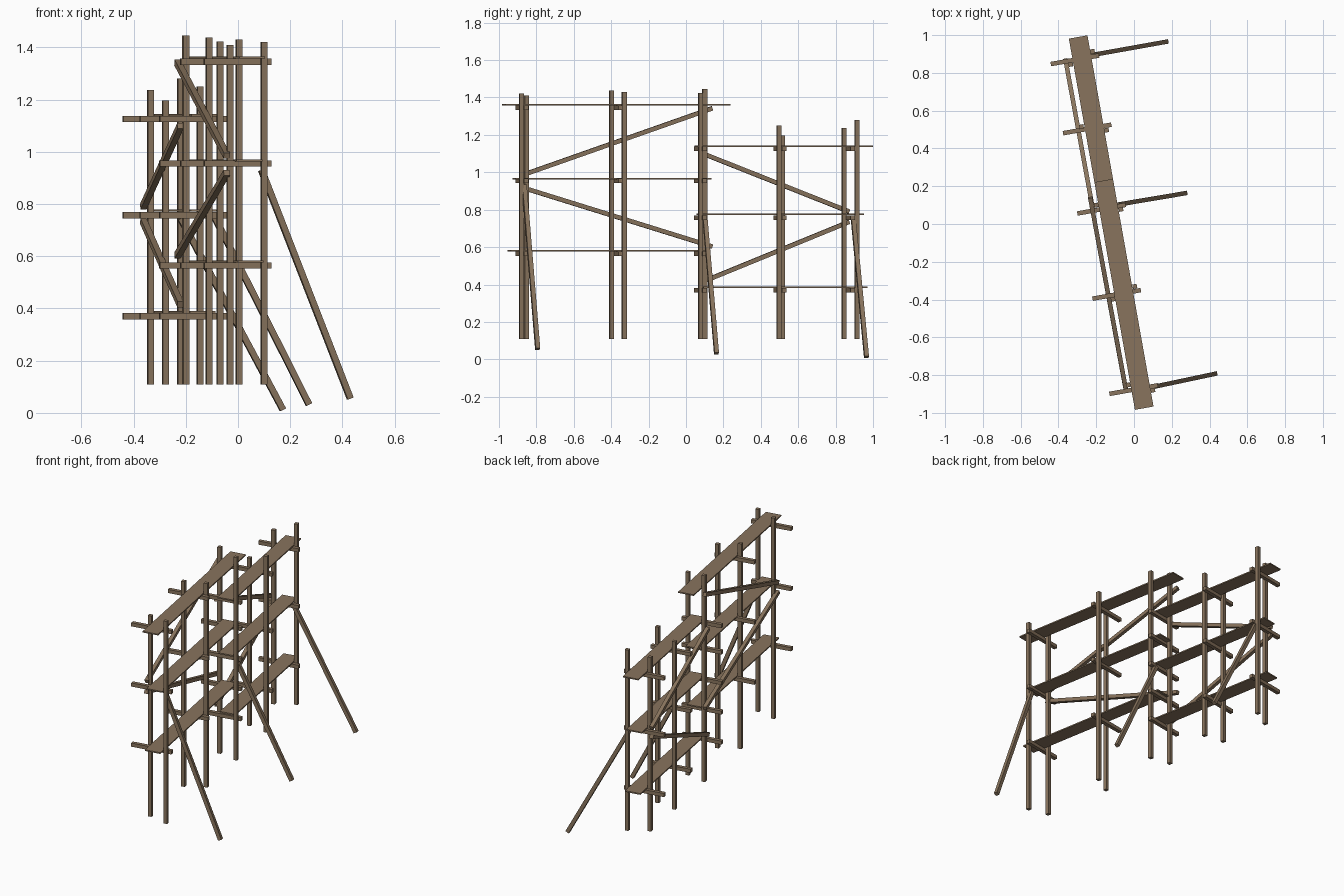
import bpy
from mathutils import Vector, Matrix

# Weathered timber, one colour for the whole scaffold
wood = bpy.data.materials.new("weathered_wood")
wood.diffuse_color = (0.25, 0.175, 0.11, 1)

ALONG = Vector((-0.175, 0.985, 0)).normalized()    # run of the scaffold
ACROSS = Vector((ALONG.y, -ALONG.x, 0))            # front-to-back depth
T = 0.0235                                         # timber thickness


def beam(name, a, b, width=T, depth=T):
    """Box from a to b; width is horizontal, depth the other way."""
    a, b = Vector(a), Vector(b)
    d = (b - a).normalized()
    side = ACROSS.copy() if abs(d.z) > 0.99 else d.cross(Vector((0, 0, 1))).normalized()
    up = side.cross(d)
    bpy.ops.mesh.primitive_cube_add(size=1)
    ob = bpy.context.object
    ob.name = name
    rot = Matrix((side, d, up)).transposed().to_4x4()
    ob.matrix_world = (Matrix.Translation((a + b) / 2) @ rot
                       @ Matrix.Diagonal((width, (b - a).length, depth, 1)))
    ob.data.materials.append(wood)
    return ob


def axis(y, z=0):
    """Point on the scaffold centre line at a given y."""
    return Vector((0.055 - 0.178 * (y + 0.98), y, z))


# Upright posts: x, y, top height
for x, y, top in [(-0.335, 0.845, 1.236), (-0.22, 0.914, 1.28),
                  (-0.278, 0.515, 1.197), (-0.145, 0.497, 1.25),
                  (-0.20, 0.10, 1.446), (-0.069, 0.078, 1.423),
                  (-0.111, -0.398, 1.438), (0.004, -0.33, 1.43),
                  (-0.031, -0.852, 1.41), (0.10, -0.88, 1.42)]:
    beam("post", (x, y, 0.108), (x, y, top))

# Cross bars under every deck: height, rows
LOW, HIGH = (0.876, 0.51, 0.085), (0.085, -0.366, -0.87)
for z, rows in [(1.125, LOW), (0.757, LOW), (0.37, LOW),
                (1.345, HIGH[1:]), (0.955, HIGH), (0.565, HIGH)]:
    for y in rows:
        c = axis(y, z) - ACROSS * 0.038
        beam("cross_bar", c - ACROSS * 0.13, c + ACROSS * 0.13)

# Deck planks: height, start y, end y
for z, y0, y1 in [(1.361, -0.975, 0.23), (0.966, -0.92, 0.128), (0.58, -0.945, 0.11),
                  (1.14, 0.055, 0.99), (0.775, 0.065, 0.942), (0.386, 0.085, 0.962)]:
    beam("deck_plank", axis(y0, z), axis(y1, z), 0.1, 0.008)

# Diagonal braces on the left face
for a, b in [((-0.043, -0.875, 0.985), (-0.232, 0.14, 1.342)),
             ((-0.043, -0.88, 0.92), (-0.232, 0.14, 0.603)),
             ((-0.22, 0.09, 1.10), (-0.363, 0.872, 0.79)),
             ((-0.22, 0.09, 0.415), (-0.363, 0.872, 0.735))]:
    beam("diagonal_brace", a, b)

# Raking props on the right side
for a, b in [((0.09, -0.865, 0.93), (0.43, -0.793, 0.055)),
             ((-0.09, 0.102, 0.75), (0.272, 0.163, 0.032)),
             ((-0.22, 0.895, 0.745), (0.172, 0.965, 0.012))]:
    beam("raking_prop", a, b)
